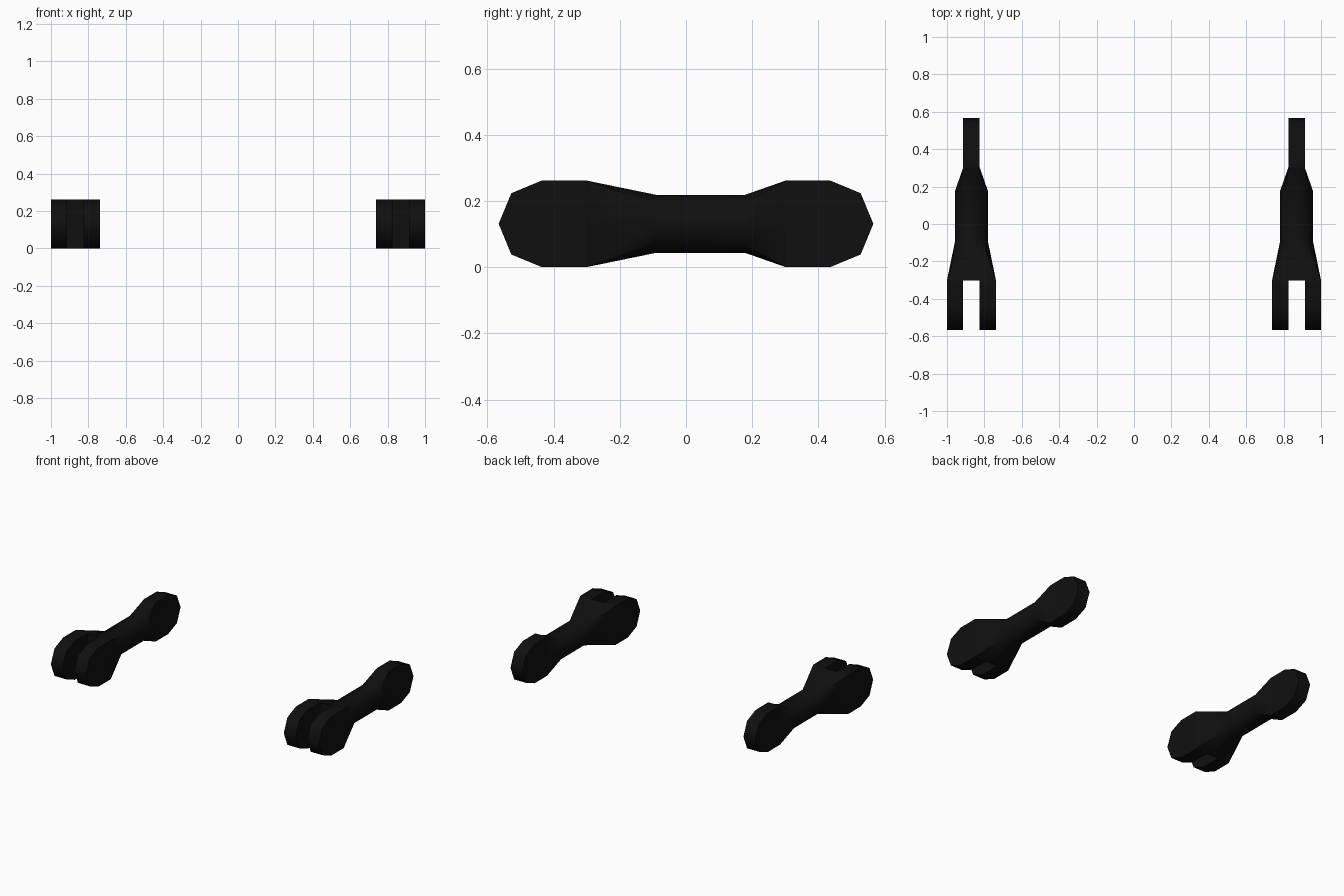
import bpy, bmesh, math

if "Cube" in bpy.data.objects:
    bpy.data.objects.remove(bpy.data.objects["Cube"])

black = bpy.data.materials.new("black_metal")
black.diffuse_color = (0.005, 0.005, 0.005, 1)
black.use_nodes = True
black.node_tree.nodes["Principled BSDF"].inputs["Base Color"].default_value = black.diffuse_color

R, ZC, YC = 0.131, 0.131, 0.435   # eye radius, axis height, eye centre
Y_END, Y_A, Y_B = 0.302, -0.09, 0.178
SHAFT = 0.0875


def ring(bm, cx, y, hx, hz, square):
    """Eight points round the link axis: an octagon, or a rectangle with mid-edge points."""
    verts = []
    for i in range(8):
        c, s = math.cos(i * math.pi / 4), math.sin(i * math.pi / 4)
        if square:
            c, s = (round(c / 0.7072), round(s / 0.7072))
            c, s = max(-1, min(1, c)), max(-1, min(1, s))
        verts.append(bm.verts.new((cx + hx * c, y, ZC + hz * s)))
    return verts


def pad(bm, x0, x1, side):
    """Rounded octagonal eye plate, open where it joins the shaft."""
    prof = [(Y_END, ZC - R)]
    for i in range(-2, 3):
        a = i * math.pi / 4
        prof.append((YC + R * math.cos(a), ZC + R * math.sin(a)))
    prof.append((Y_END, ZC + R))
    a = [bm.verts.new((x0, side * y, z)) for y, z in prof]
    b = [bm.verts.new((x1, side * y, z)) for y, z in prof]
    bm.faces.new(a)
    bm.faces.new(b[::-1])
    for i in range(len(prof) - 1):
        bm.faces.new((a[i], b[i], b[i + 1], a[i + 1]))


def link(name, cx):
    bm = bmesh.new()
    # round shaft flaring into the fork (front) and the single tab (back)
    rings = [ring(bm, cx, -Y_END, 0.131, R, True),
             ring(bm, cx, Y_A, SHAFT, SHAFT, False),
             ring(bm, cx, Y_B, SHAFT, SHAFT, False),
             ring(bm, cx, Y_END, 0.044, R, True)]
    for p, q in zip(rings, rings[1:]):
        for i in range(8):
            j = (i + 1) % 8
            bm.faces.new((p[i], p[j], q[j], q[i]))
    bm.faces.new(rings[0])
    # fork prongs and tab
    pad(bm, cx - 0.131, cx - 0.044, -1)
    pad(bm, cx + 0.044, cx + 0.131, -1)
    pad(bm, cx - 0.044, cx + 0.044, 1)
    bmesh.ops.remove_doubles(bm, verts=bm.verts, dist=0.0005)
    bmesh.ops.recalc_face_normals(bm, faces=bm.faces)
    me = bpy.data.meshes.new(name)
    bm.to_mesh(me)
    bm.free()
    me.materials.append(black)
    ob = bpy.data.objects.new(name, me)
    bpy.context.collection.objects.link(ob)
    bpy.ops.object.select_all(action='DESELECT')
    ob.select_set(True)
    bpy.context.view_layer.objects.active = ob
    bpy.ops.object.shade_smooth_by_angle(angle=math.radians(50))


link("left_fork_link", -0.869)
link("right_fork_link", 0.869)
